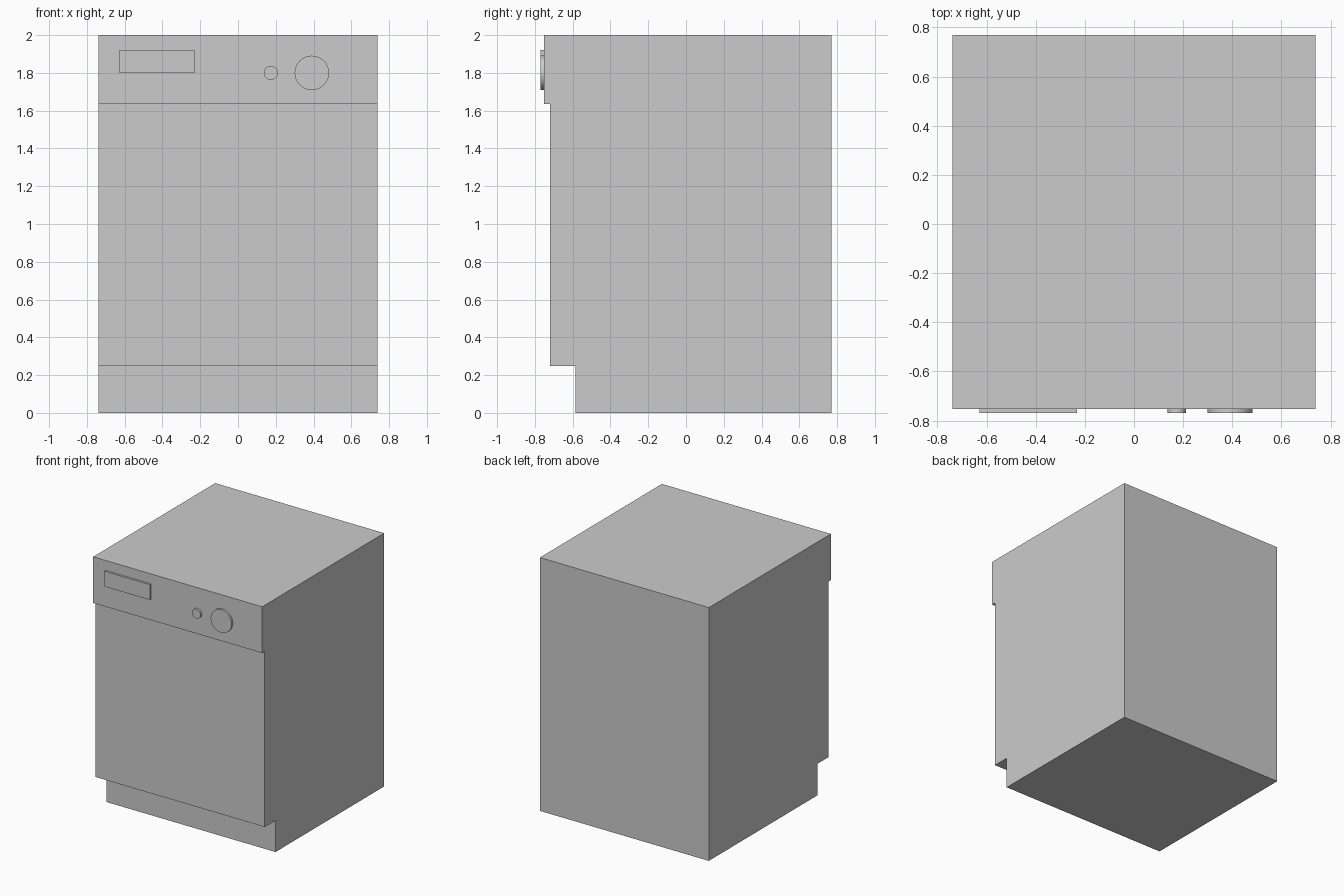
import bpy, bmesh, math
from mathutils import Matrix, Vector

if "Cube" in bpy.data.objects:
    bpy.data.objects.remove(bpy.data.objects["Cube"])

HALF_W = 0.738
BACK, PANEL, DOOR, KICK, TRIM = 0.769, -0.753, -0.721, -0.586, -0.769


def add_object(name, bm):
    bmesh.ops.recalc_face_normals(bm, faces=bm.faces)
    mesh = bpy.data.meshes.new(name)
    bm.to_mesh(mesh)
    bm.free()
    obj = bpy.data.objects.new(name, mesh)
    bpy.context.collection.objects.link(obj)
    return obj


# Cabinet: stepped side profile (y, z) extruded across the width
profile = [(BACK, 0), (BACK, 2), (PANEL, 2), (PANEL, 1.635),
           (DOOR, 1.635), (DOOR, 0.249), (KICK, 0.249), (KICK, 0)]
bm = bmesh.new()
face = bm.faces.new([bm.verts.new((-HALF_W, y, z)) for y, z in profile])
ext = bmesh.ops.extrude_face_region(bm, geom=[face], use_keep_orig=True)
bmesh.ops.translate(bm, vec=(2 * HALF_W, 0, 0),
                    verts=[v for v in ext["geom"] if isinstance(v, bmesh.types.BMVert)])
add_object("cabinet", bm)

# Raised parts on the control panel, set slightly into it
inner = PANEL + 0.002
depth, mid_y = inner - TRIM, (inner + TRIM) / 2

# Display plate
bm = bmesh.new()
bmesh.ops.create_cube(bm, size=1, matrix=Matrix.Translation((-0.43, mid_y, 1.861))
                      @ Matrix.Diagonal((0.397, depth, 0.121, 1)))
add_object("display_plate", bm)


# Round controls
def round_control(name, x, radius):
    bm = bmesh.new()
    bmesh.ops.create_cone(bm, cap_ends=True, segments=48, radius1=radius, radius2=radius,
                          depth=depth, matrix=Matrix.Translation((x, mid_y, 1.8))
                          @ Matrix.Rotation(math.pi / 2, 4, "X"))
    obj = add_object(name, bm)
    bpy.ops.object.select_all(action="DESELECT")
    obj.select_set(True)
    bpy.context.view_layer.objects.active = obj
    bpy.ops.object.shade_smooth_by_angle(angle=math.radians(30))


round_control("power_button", 0.174, 0.037)
round_control("program_dial", 0.391, 0.091)
